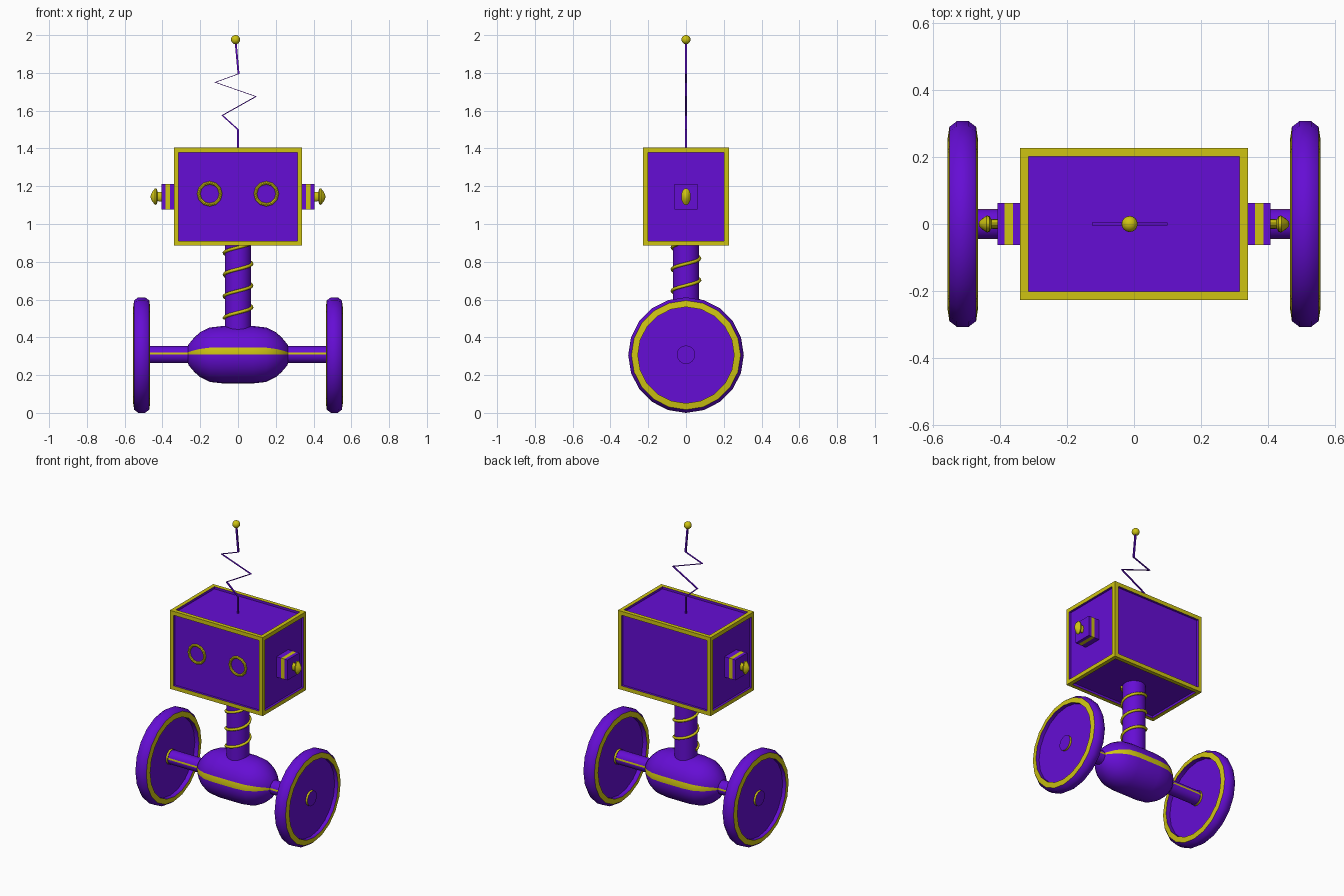
import bpy, bmesh
from math import sin, cos, pi, radians
from mathutils import Vector

if "Cube" in bpy.data.objects:
    bpy.data.objects.remove(bpy.data.objects["Cube"])


def material(name, color):
    m = bpy.data.materials.new(name)
    m.diffuse_color = color
    m.use_nodes = True
    m.node_tree.nodes["Principled BSDF"].inputs["Base Color"].default_value = m.diffuse_color
    return m


PURPLE = material("purple", (0.13, 0.004, 0.66, 1))
YELLOW = material("yellow", (0.62, 0.55, 0.006, 1))


def finish(name, bm, smooth=False):
    bmesh.ops.remove_doubles(bm, verts=bm.verts, dist=1e-5)
    bmesh.ops.recalc_face_normals(bm, faces=bm.faces)
    me = bpy.data.meshes.new(name)
    bm.to_mesh(me)
    bm.free()
    ob = bpy.data.objects.new(name, me)
    bpy.context.collection.objects.link(ob)
    me.materials.append(PURPLE)
    me.materials.append(YELLOW)
    if smooth:
        bpy.ops.object.select_all(action='DESELECT')
        bpy.context.view_layer.objects.active = ob
        ob.select_set(True)
        bpy.ops.object.shade_smooth_by_angle(angle=radians(40))
    return ob


def lathe_x(name, prof, n, z, yellow, side=1, y_scale=1, closed=False):
    """Spin an (x, radius) profile about the x axis; yellow(i, j) picks yellow faces."""
    bm = bmesh.new()
    rings = [[bm.verts.new((side * x, -r * y_scale * cos(2 * pi * j / n),
                            z + r * sin(2 * pi * j / n))) for j in range(n)]
             for x, r in prof]
    for i in range(len(prof) if closed else len(prof) - 1):
        a, b = rings[i], rings[(i + 1) % len(prof)]
        for j in range(n):
            k = (j + 1) % n
            f = bm.faces.new((a[j], a[k], b[k], b[j]))
            f.material_index = int(yellow(i, j))
    return finish(name, bm, True)


def box(name, x0, x1, y, z0, z1, mat=0):
    bm = bmesh.new()
    bmesh.ops.create_cube(bm, size=1)
    for v in bm.verts:
        v.co = Vector(((x0 + x1) / 2 + v.co.x * (x1 - x0), v.co.y * 2 * y,
                       (z0 + z1) / 2 + v.co.z * (z1 - z0)))
    for f in bm.faces:
        f.material_index = mat
    return bm


# Head: yellow-edged box with recessed purple panels
bm = box("head", -0.34, 0.34, 0.227, 0.885, 1.405, 1)
panels = list(bm.faces)
bmesh.ops.inset_individual(bm, faces=panels, thickness=0.037)
for f in panels:
    f.material_index = 0
    bottom = bmesh.ops.extrude_discrete_faces(bm, faces=[f])["faces"][0]
    bmesh.ops.translate(bm, verts=bottom.verts, vec=-bottom.normal * 0.015)
finish("head", bm)

AXLE_Z = 0.308

# Body with axle, striped along the front and back
half = [(0.5, 0.045), (0.265, 0.045), (0.262, 0.055), (0.23, 0.093), (0.2, 0.119),
        (0.15, 0.144), (0.08, 0.152)]
prof = [(-x, r) for x, r in half] + half[::-1]
lathe_x("body_and_axle", prof, 24, AXLE_Z, lambda i, j: j in (0, 11))

# Wheels, hubs, ears, eyes on both sides
tire = [(0.495, 0.0), (0.495, 0.255), (0.465, 0.255), (0.47, 0.289), (0.492, 0.306),
        (0.528, 0.306), (0.55, 0.289), (0.555, 0.255), (0.53, 0.255), (0.53, 0.0)]
hub = [(0.482, 0.0), (0.482, 0.049), (0.543, 0.049), (0.543, 0.0)]
knob = [(0.395, 0.0), (0.395, 0.027), (0.425, 0.025), (0.431, 0.043), (0.439, 0.045),
        (0.453, 0.028), (0.461, 0.012), (0.463, 0.0)]
for s, tag in ((-1, "left"), (1, "right")):
    lathe_x("wheel_" + tag, tire, 20, AXLE_Z - 0.002, lambda i, j: i in (2, 6), s)
    lathe_x("wheel_hub_" + tag, hub, 16, AXLE_Z, lambda i, j: i == 1, s)
    for k, (a, b) in enumerate(((0.32, 0.36), (0.36, 0.385), (0.385, 0.406))):
        x0, x1 = sorted((s * a, s * b))
        finish(f"ear_plate_{k + 1}_{tag}",
               box("", x0, x1, 0.062, 1.077, 1.212, int(k == 1)))
    lathe_x("ear_knob_" + tag, knob, 14, 1.145, lambda i, j: True, s, 0.56)

    bpy.ops.mesh.primitive_torus_add(
        major_segments=12, minor_segments=8, major_radius=0.058, minor_radius=0.009,
        location=(s * 0.15, -0.216, 1.16), rotation=(pi / 2, 0, 0))
    eye = bpy.context.object
    eye.name = "eye_ring_" + tag
    eye.data.materials.append(YELLOW)
    bpy.ops.object.shade_smooth_by_angle(angle=radians(40))

# Neck post
bpy.ops.mesh.primitive_cylinder_add(vertices=20, radius=0.07, depth=0.48,
                                    location=(0, 0, 0.67))
neck = bpy.context.object
neck.name = "neck"
neck.data.materials.append(PURPLE)
bpy.ops.object.shade_smooth_by_angle(angle=radians(40))

# Coil winding up the neck
cu = bpy.data.curves.new("neck_coil", 'CURVE')
cu.dimensions = '3D'
cu.bevel_depth = 0.009
cu.bevel_resolution = 1
cu.use_fill_caps = True
sp = cu.splines.new('POLY')
steps = 68
sp.points.add(steps)
for i, p in enumerate(sp.points):
    a = pi + 2 * pi * i / 20
    p.co = (0.073 * cos(a), 0.073 * sin(a), 0.502 + 0.115 * i / 20, 1)
cu.materials.append(YELLOW)
bpy.context.collection.objects.link(bpy.data.objects.new("neck_coil", cu))

# Zigzag antenna: a small square section swept level through the bends
path = [(0, 1.38), (0, 1.5), (-0.083, 1.575), (0.095, 1.675), (-0.12, 1.75),
        (0.003, 1.795), (-0.013, 1.97)]
bm = bmesh.new()
rings = [[bm.verts.new((x + dx * 0.005, dy * 0.005, z))
          for dx, dy in ((-1, -1), (1, -1), (1, 1), (-1, 1))] for x, z in path]
for a, b in zip(rings, rings[1:]):
    for j in range(4):
        k = (j + 1) % 4
        bm.faces.new((a[j], a[k], b[k], b[j]))
finish("antenna", bm)

# Antenna tip
bpy.ops.mesh.primitive_uv_sphere_add(segments=16, ring_count=10, radius=0.024,
                                     location=(-0.013, 0, 1.976))
tip = bpy.context.object
tip.name = "antenna_tip"
tip.data.materials.append(YELLOW)
bpy.ops.object.shade_smooth_by_angle(angle=radians(40))
